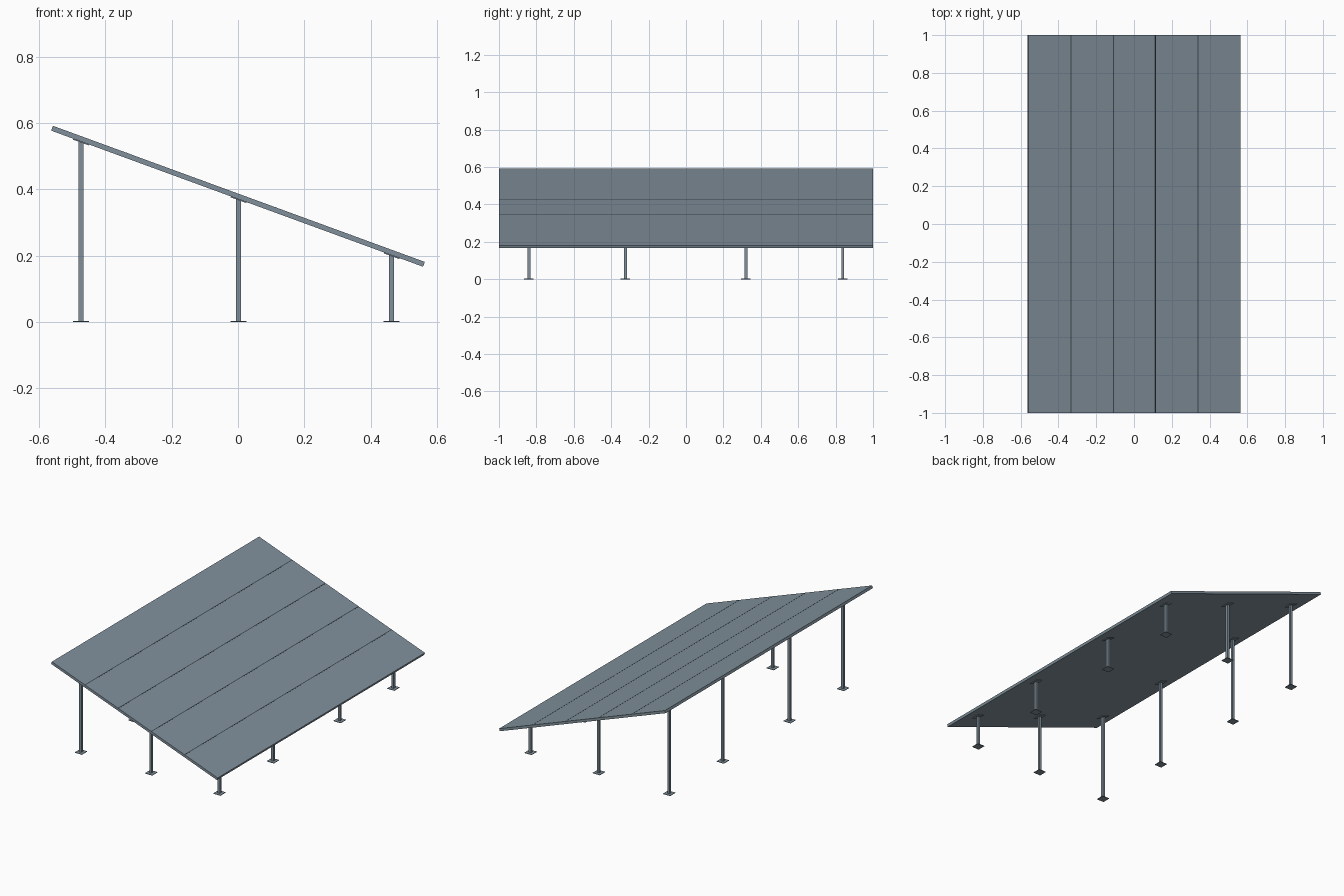
import bpy
import math
from mathutils import Matrix, Vector

if "Cube" in bpy.data.objects:
    bpy.data.objects.remove(bpy.data.objects["Cube"])

SLOPE = math.radians(20.1)
CENTRE = Vector((0, 0, 0.379))
LENGTH, THICK, PANELS = 1.193, 0.0155, 5
TILT = Matrix.Rotation(SLOPE, 4, 'Y')
PLATE = 0.003

slate = bpy.data.materials.new("slate_metal")
slate.diffuse_color = (0.22, 0.28, 0.33, 1)
slate.use_nodes = True
slate.node_tree.nodes["Principled BSDF"].inputs["Base Color"].default_value = slate.diffuse_color
dark = bpy.data.materials.new("dark_seam")
dark.diffuse_color = (0.05, 0.065, 0.08, 1)
dark.use_nodes = True
dark.node_tree.nodes["Principled BSDF"].inputs["Base Color"].default_value = dark.diffuse_color


def box(name, size, matrix, mat=slate):
    bpy.ops.mesh.primitive_cube_add(size=1)
    ob = bpy.context.object
    ob.name = name
    ob.data.transform(Matrix.Diagonal((*size, 1)))
    ob.data.materials.append(mat)
    ob.matrix_world = matrix
    return ob


# sloping roof slab with thin dark seams dividing it into five panels
roof = Matrix.Translation(CENTRE) @ TILT
box("roof_slab", (LENGTH, 2.0, THICK), roof)
for i in range(1, PANELS):
    x = (i / PANELS - 0.5) * LENGTH
    box(f"roof_seam_{i}", (0.005, 1.998, 0.001),
        roof @ Matrix.Translation((x, 0, THICK / 2)), dark)


def post(name, x, y, w=0.015):
    # height of the roof underside above this point
    under = CENTRE.z - THICK / 2 / math.cos(SLOPE) - x * math.tan(SLOPE)
    # square post, its top cut to the roof slope
    top = under - PLATE
    shaft = box(name + "_shaft", (w, w, top), Matrix.Translation((x, y, top / 2)))
    for v in shaft.data.vertices:
        if v.co.z > 0:
            v.co.z -= v.co.x * math.tan(SLOPE)
    # foot plate on the ground and tilted plate under the roof
    box(name + "_foot_plate", (0.048, 0.05, PLATE), Matrix.Translation((x, y, PLATE / 2)))
    box(name + "_top_plate", (0.05, 0.05, PLATE),
        Matrix.Translation((x, y, under - PLATE / 2)) @ TILT)


# four posts on the high and low rows, two on the middle row
rows = {
    "high": (-0.473, (-0.84, -0.324, 0.32, 0.838)),
    "middle": (0.002, (-0.84, 0.838)),
    "low": (0.463, (-0.84, -0.324, 0.32, 0.838)),
}
for row, (x, ys) in rows.items():
    for n, y in enumerate(ys, 1):
        post(f"{row}_post_{n}", x, y)
